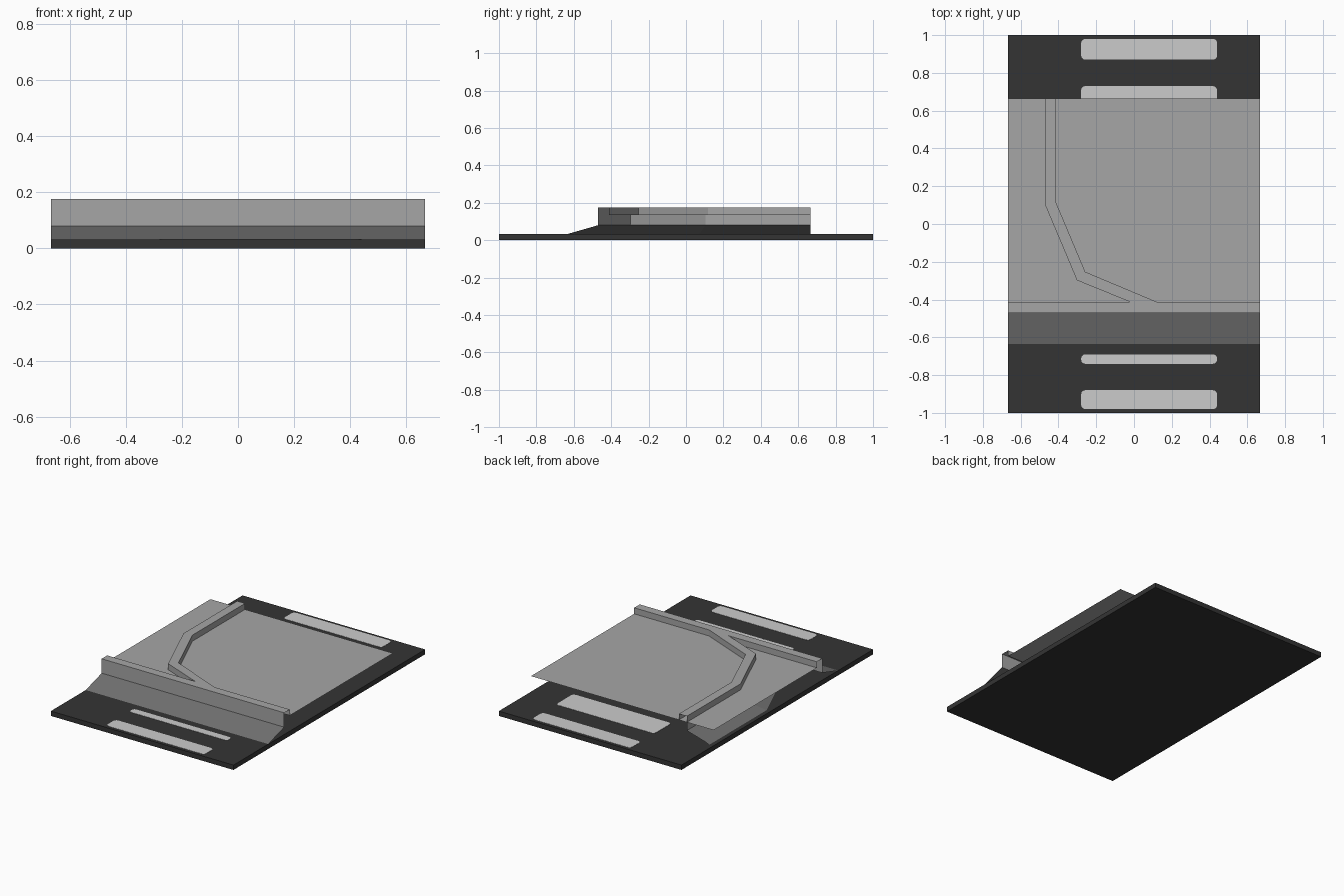
import bpy, bmesh
from mathutils import Vector

if "Cube" in bpy.data.objects:
    bpy.data.objects.remove(bpy.data.objects["Cube"])


def material(name, value):
    m = bpy.data.materials.new(name)
    m.diffuse_color = (value, value, value, 1)
    m.use_nodes = True
    m.node_tree.nodes["Principled BSDF"].inputs["Base Color"].default_value = m.diffuse_color
    return m


DARK = material("dark_ground", 0.034)
ROCK = material("grey_rock", 0.38)
SLOPE = material("dim_slope", 0.17)
PALE = material("pale_grey", 0.60)

W, BACK = 0.667, 0.665                       # half width, rear edge of the plateau
Z_BASE, Z_FOOT, Z_FLOOR, Z_TOP = 0.032, 0.08, 0.135, 0.175


def finish(name, bm, mats):
    mesh = bpy.data.meshes.new(name)
    bm.to_mesh(mesh)
    bm.free()
    for m in mats:
        mesh.materials.append(m)
    ob = bpy.data.objects.new(name, mesh)
    bpy.context.collection.objects.link(ob)
    return ob


def box(name, x0, x1, y0, y1, z0, z1, mat, round_corners=0):
    bm = bmesh.new()
    bmesh.ops.create_cube(bm, size=1)
    for v in bm.verts:
        v.co = ((x0 + x1) / 2 + v.co.x * (x1 - x0),
                (y0 + y1) / 2 + v.co.y * (y1 - y0),
                (z0 + z1) / 2 + v.co.z * (z1 - z0))
    if round_corners:
        upright = [e for e in bm.edges
                   if abs(e.verts[0].co.z - e.verts[1].co.z) > 1e-5]
        bmesh.ops.bevel(bm, geom=upright, offset=round_corners, segments=3,
                        profile=0.5, affect='EDGES')
    return finish(name, bm, [mat])


def offset(path, d):
    """Shift a 2D path sideways (to its right) with mitred corners."""
    pts = [Vector(p) for p in path]
    dirs = [(b - a).normalized() for a, b in zip(pts, pts[1:])]
    norms = [Vector((t.y, -t.x)) for t in dirs]
    out = []
    for i, p in enumerate(pts):
        a, b = norms[max(i - 1, 0)], norms[min(i, len(norms) - 1)]
        out.append(p + (a + b) * (d / (1 + a.dot(b))))
    return out


def cliff(name, path, end_shift=False):
    """Open cliff shell: sloped foot, upright wall, flat rim, inner step."""
    profile = [(0.17, Z_BASE - 0.001), (0, Z_FOOT), (0, Z_TOP),
               (-0.058, Z_TOP), (-0.058, Z_FLOOR)]
    bm = bmesh.new()
    rows = []
    for d, z in profile:
        row = offset(path, d)
        if end_shift:                        # last point meets the front cliff square on
            row[-1] = Vector((path[-1][0], path[-1][1] - d))
        rows.append([bm.verts.new((p.x, p.y, z)) for p in row])
    for k, (lo, hi) in enumerate(zip(rows, rows[1:])):
        for i in range(len(lo) - 1):
            f = bm.faces.new((lo[i], lo[i + 1], hi[i + 1], hi[i]))
            f.material_index = 1 if k == 0 else 0
    return finish(name, bm, [ROCK, SLOPE])


# Ground slab
box("ground_slab", -W, W, -1, 1, 0, Z_BASE, DARK)

# Pale rounded strips lying on the slab
for i, (y0, y1) in enumerate([(-0.98, -0.88), (-0.74, -0.69),
                              (0.55, 0.73), (0.87, 0.98)]):
    box(f"pale_strip_{i + 1}", -0.28, 0.44, y0, y1,
        Z_BASE, Z_BASE + 0.0015, PALE, 0.022)

# Thin plateau sheet, open underneath
bm = bmesh.new()
bm.faces.new([bm.verts.new((x, y, Z_FLOOR)) for x, y in
              [(-W, -0.412), (W, -0.412), (W, BACK), (-W, BACK)]])
finish("plateau_floor", bm, [ROCK])

# Straight cliff across the front, and the bending cliff running to the rear
cliff("front_cliff", [(-W, -0.47), (W, -0.47)])
cliff("bending_cliff", [(-0.472, BACK), (-0.472, 0.105),
                        (-0.302, -0.298), (0.12, -0.47)][:], True)
